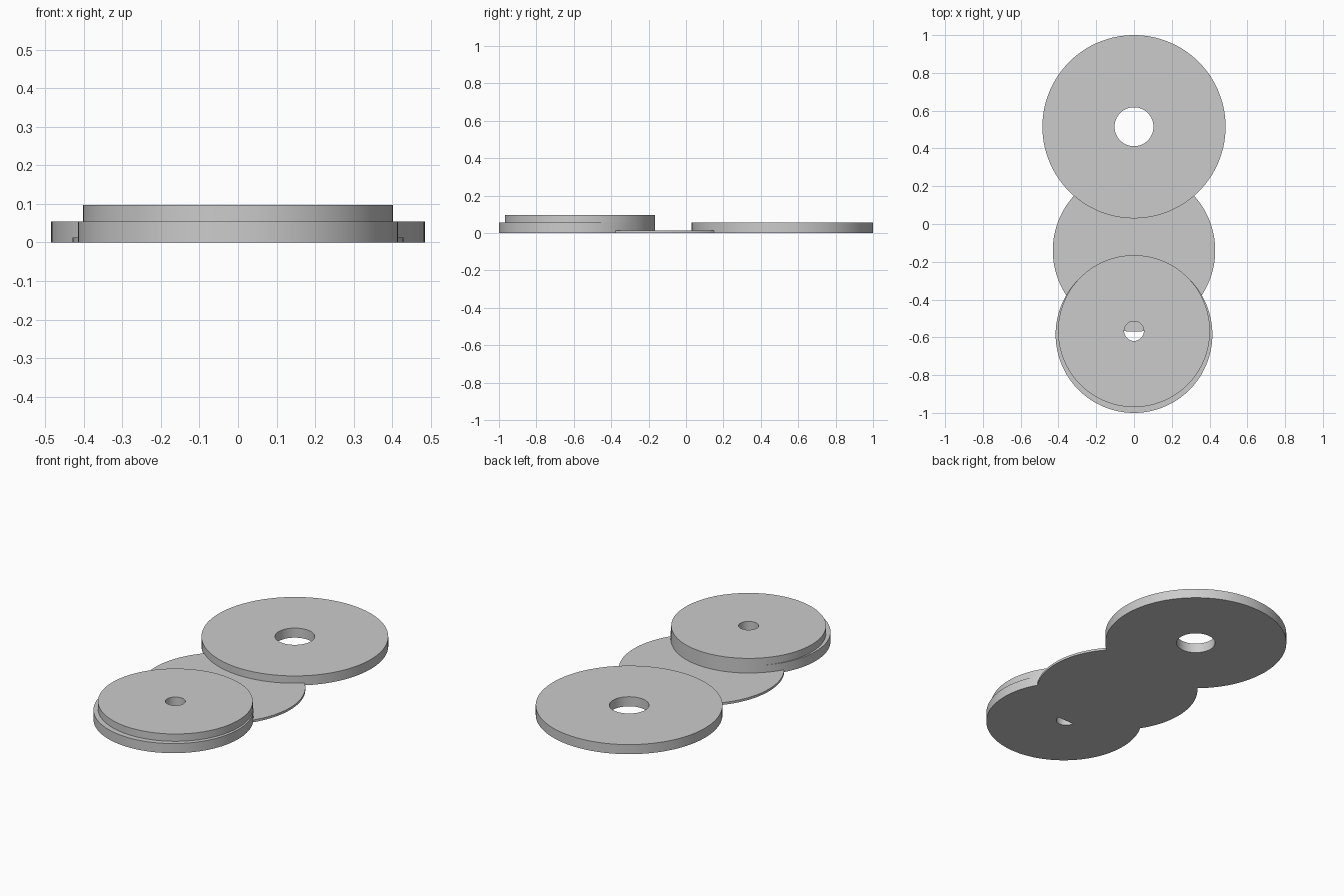
import bpy, bmesh, math
from mathutils import Vector

if "Cube" in bpy.data.objects:
    bpy.data.objects.remove(bpy.data.objects["Cube"])

SEG = 128


def disc(name, y, radius, height, hole=0.0, hole_y=None):
    """Flat disc standing on z = 0, with an optional round through hole."""
    hole_y = y if hole_y is None else hole_y
    bm = bmesh.new()

    def loop(r, cy, z):
        return [bm.verts.new((r * math.cos(2 * math.pi * i / SEG),
                              cy + r * math.sin(2 * math.pi * i / SEG), z))
                for i in range(SEG)]

    bottom, top = loop(radius, y, 0), loop(radius, y, height)
    if hole:
        in_bottom, in_top = loop(hole, hole_y, 0), loop(hole, hole_y, height)
        bands = [(bottom, top), (top, in_top), (in_top, in_bottom), (in_bottom, bottom)]
    else:
        bm.faces.new(top)
        bm.faces.new(bottom[::-1])
        bands = [(bottom, top)]
    for a, b in bands:
        for i in range(SEG):
            j = (i + 1) % SEG
            bm.faces.new((a[i], a[j], b[j], b[i]))
    bmesh.ops.recalc_face_normals(bm, faces=bm.faces)
    mesh = bpy.data.meshes.new(name)
    bm.to_mesh(mesh)
    bm.free()
    ob = bpy.data.objects.new(name, mesh)
    bpy.context.collection.objects.link(ob)
    bpy.ops.object.select_all(action='DESELECT')
    ob.select_set(True)
    bpy.context.view_layer.objects.active = ob
    bpy.ops.object.shade_smooth_by_angle(angle=math.radians(30))
    return ob


# Large washer at the back
disc("large_washer", 0.515, 0.485, 0.055, 0.103)
# Thin solid plate in the middle
disc("thin_plate", -0.14, 0.43, 0.013)
# Two overlapping discs at the front, sharing one hole
disc("front_lower_disc", -0.585, 0.415, 0.055, 0.052, -0.567)
disc("front_upper_disc", -0.567, 0.402, 0.097, 0.052)
